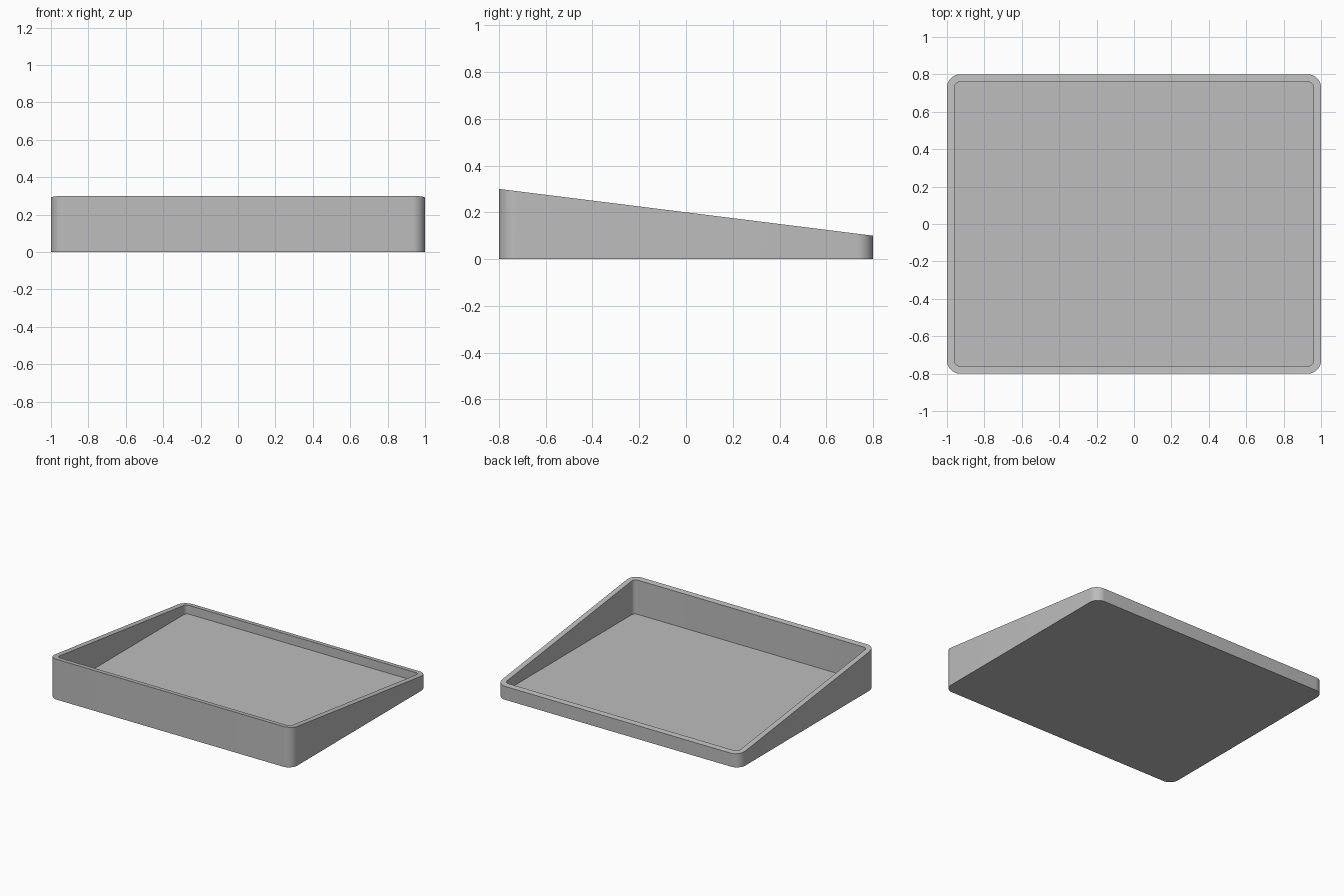
import bpy, bmesh
from math import sin, cos, pi

cube = bpy.data.objects.get("Cube")
if cube:
    bpy.data.objects.remove(cube, do_unlink=True)

HALF_X, HALF_Y = 1.0, 0.8
WALL, FLOOR = 0.04, 0.04
RADIUS, STEPS = 0.07, 12


def rim_height(y):
    """Sloping rim: tall at the front, low at the back."""
    return 0.2 - 0.125 * y


def rounded_loop(bm, inset, height):
    """Rounded rectangle of vertices, with height given as a function of y."""
    r = RADIUS - inset
    verts = []
    for corner, (sx, sy) in enumerate([(1, 1), (-1, 1), (-1, -1), (1, -1)]):
        for i in range(STEPS + 1):
            a = (corner + i / STEPS) * pi / 2
            x = sx * (HALF_X - RADIUS) + r * cos(a)
            y = sy * (HALF_Y - RADIUS) + r * sin(a)
            verts.append(bm.verts.new((x, y, height(y))))
    return verts


# Grey plastic
grey = bpy.data.materials.new("plain_grey")
grey.use_nodes = True
colour = (0.51, 0.51, 0.51, 1)
grey.diffuse_color = colour
grey.node_tree.nodes["Principled BSDF"].inputs["Base Color"].default_value = colour

# Tray: outer wall, sloping rim, inner wall, floor and underside
bm = bmesh.new()
loops = [
    rounded_loop(bm, 0, lambda y: 0),
    rounded_loop(bm, 0, rim_height),
    rounded_loop(bm, WALL, rim_height),
    rounded_loop(bm, WALL, lambda y: FLOOR),
]
for low, high in zip(loops, loops[1:]):
    for i in range(len(low)):
        j = (i + 1) % len(low)
        bm.faces.new((low[i], low[j], high[j], high[i]))
bm.faces.new(loops[0][::-1])
bm.faces.new(loops[-1])
bmesh.ops.recalc_face_normals(bm, faces=bm.faces)

mesh = bpy.data.meshes.new("sloped_tray")
bm.to_mesh(mesh)
bm.free()
mesh.materials.append(grey)
tray = bpy.data.objects.new("sloped_tray", mesh)
bpy.context.collection.objects.link(tray)

# Smooth corners, sharp edges
bpy.ops.object.select_all(action="DESELECT")
tray.select_set(True)
bpy.context.view_layer.objects.active = tray
bpy.ops.object.shade_smooth_by_angle(angle=pi / 6)
